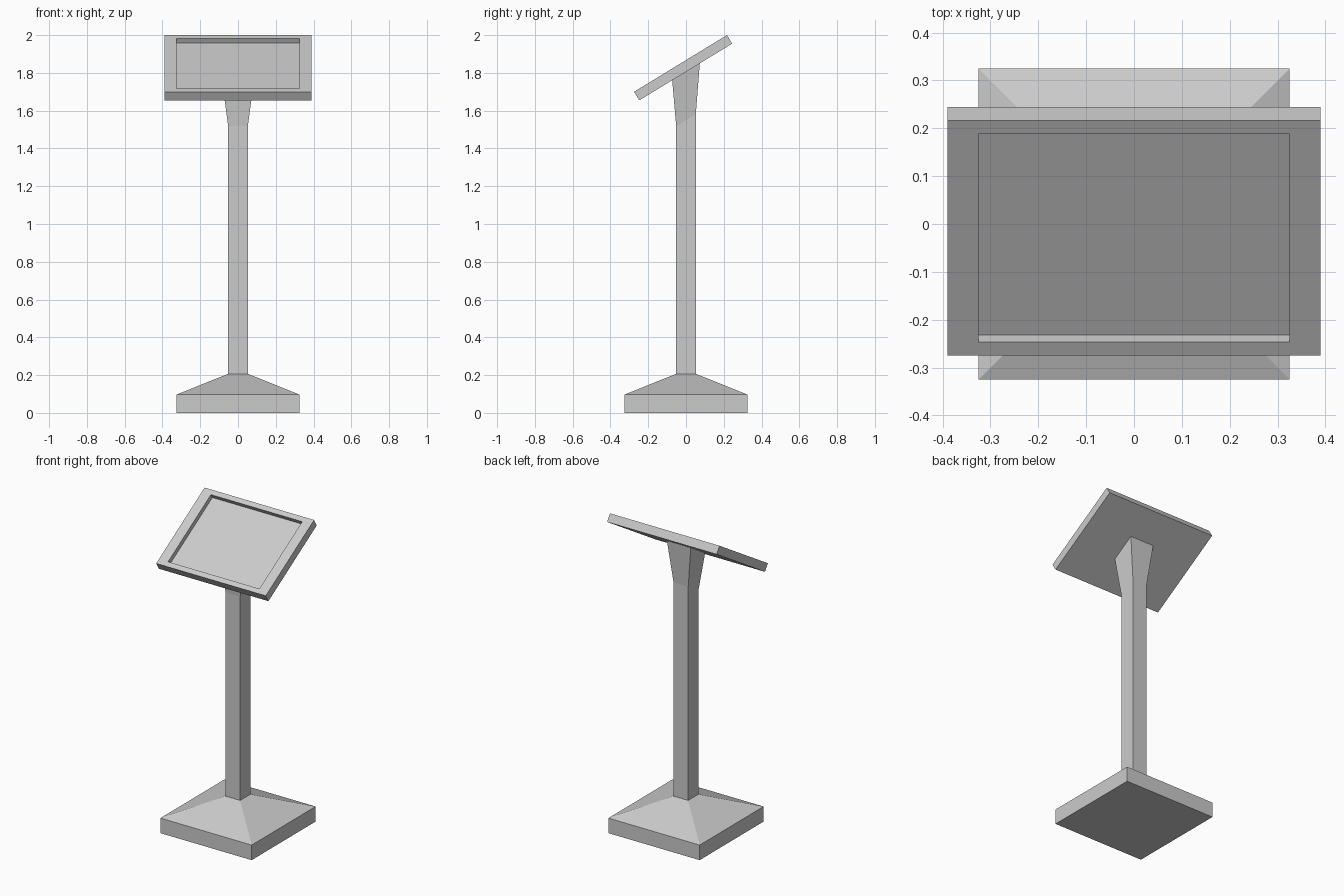
import bpy, bmesh, math

if "Cube" in bpy.data.objects:
    bpy.data.objects.remove(bpy.data.objects["Cube"])


def rect(hx, hy, z, slope=0.0):
    """Rectangle ring; slope tilts it so that z rises with y."""
    return [(x, y, z + slope * y) for x, y in
            ((-hx, -hy), (hx, -hy), (hx, hy), (-hx, hy))]


def loft(name, rings):
    """Closed flat-faced solid through a stack of four-point rings."""
    bm = bmesh.new()
    loops = [[bm.verts.new(p) for p in ring] for ring in rings]
    for a, b in zip(loops, loops[1:]):
        for i in range(4):
            j = (i + 1) % 4
            bm.faces.new((a[i], a[j], b[j], b[i]))
    bm.faces.new(loops[0][::-1])
    bm.faces.new(loops[-1])
    bmesh.ops.recalc_face_normals(bm, faces=bm.faces)
    mesh = bpy.data.meshes.new(name)
    bm.to_mesh(mesh)
    bm.free()
    obj = bpy.data.objects.new(name, mesh)
    bpy.context.collection.objects.link(obj)
    return obj


TILT = math.radians(31.4)
SLOPE = math.tan(TILT)
POST = 0.052

# Foot: square slab with sloping top
loft("base", [rect(0.325, 0.325, 0), rect(0.325, 0.325, 0.097),
              rect(POST, POST, 0.207)])

# Square post, cut at the panel angle
loft("post", [rect(POST, POST, 0.207), rect(POST, POST, 1.55, SLOPE)])

# Flared neck reaching the underside of the panel
loft("neck", [rect(POST, POST, 1.55, SLOPE), rect(0.085, 0.073, 1.806, SLOPE)])

# Tilted panel with a recessed tray (outer shell, rim, recess floor)
panel = loft("panel", [rect(0.39, 0.288, -0.053), rect(0.39, 0.288, 0),
                       rect(0.325, 0.255, 0), rect(0.325, 0.255, -0.029)])
panel.location = (0, -0.029, 1.85)
panel.rotation_euler.x = TILT
